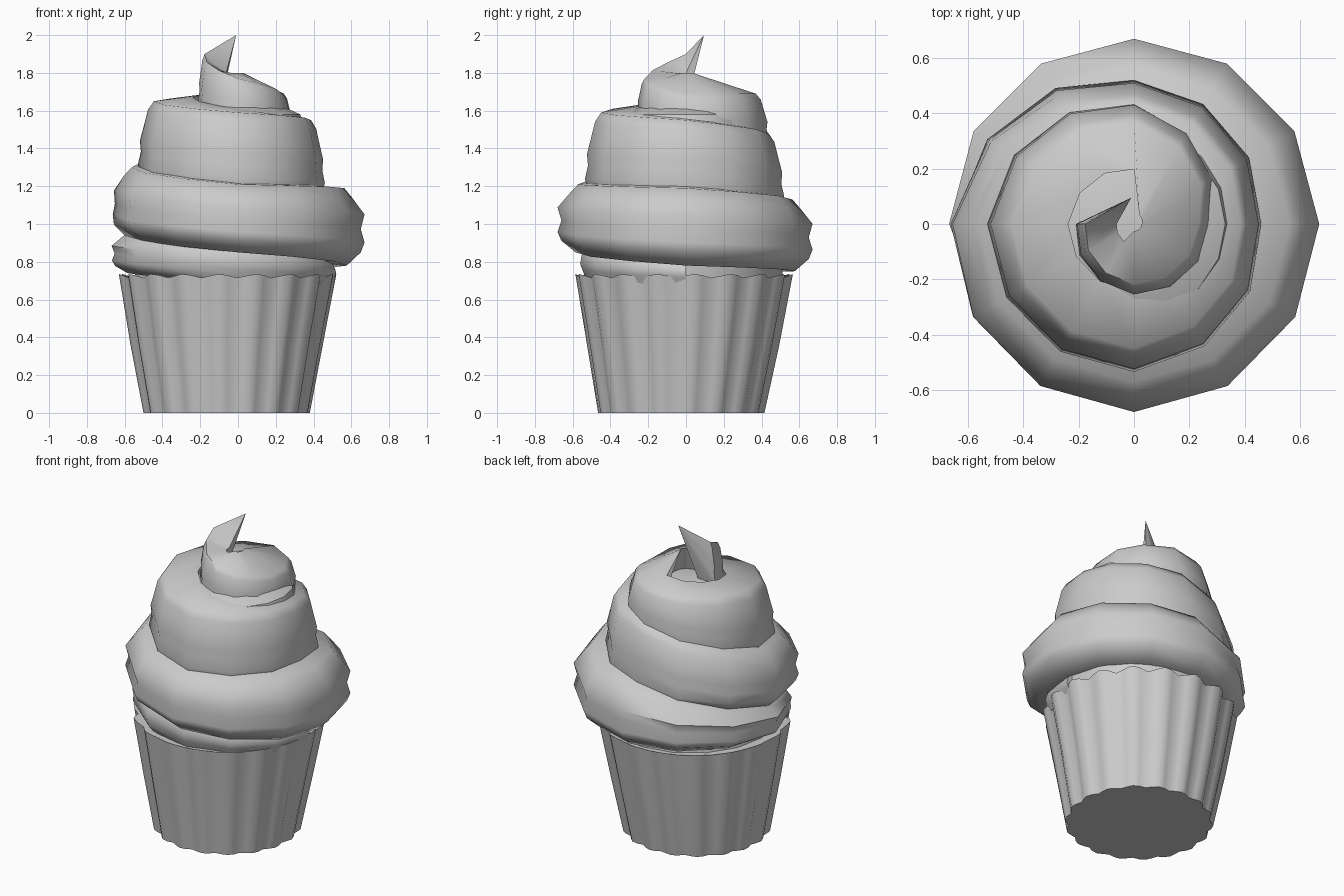
import bpy, bmesh
from math import sin, cos, pi, radians

if "Cube" in bpy.data.objects:
    bpy.data.objects.remove(bpy.data.objects["Cube"])


def make_object(name, verts, faces, angle):
    mesh = bpy.data.meshes.new(name)
    mesh.from_pydata(verts, [], faces)
    bm = bmesh.new()
    bm.from_mesh(mesh)
    bmesh.ops.remove_doubles(bm, verts=bm.verts, dist=0.0005)
    bmesh.ops.recalc_face_normals(bm, faces=bm.faces)
    bm.to_mesh(mesh)
    bm.free()
    ob = bpy.data.objects.new(name, mesh)
    bpy.context.collection.objects.link(ob)
    bpy.ops.object.select_all(action='DESELECT')
    ob.select_set(True)
    bpy.context.view_layer.objects.active = ob
    bpy.ops.object.shade_smooth_by_angle(angle=radians(angle))
    return ob


def loft(name, rings, angle=50):
    n = len(rings[0])
    verts = [p for r in rings for p in r]
    faces = []
    for i in range(len(rings) - 1):
        for j in range(n):
            k = (j + 1) % n
            faces.append((i*n + j, i*n + k, (i+1)*n + k, (i+1)*n + j))
    faces.append(tuple(range(n))[::-1])
    last = (len(rings) - 1) * n
    faces.append(tuple(range(last, last + n)))
    return make_object(name, verts, faces, angle)


# pleated paper wrapper, flaring upwards
PLEATS = 18
def pleat_ring(r, z, depth, cx, cy, wave=0.0):
    ring = []
    for i in range(PLEATS * 4):
        a = 2*pi * i / (PLEATS * 4)
        s = (0, 1, 0.4, -1)[i % 4]
        ring.append((cx + (r + depth*s)*cos(a), cy + (r + depth*s)*sin(a), z + wave*s))
    return ring

loft("wrapper", [pleat_ring(0.43, 0.0, 0.012, -0.06, -0.025),
                 pleat_ring(0.495, 0.36, 0.016, -0.06, -0.015),
                 pleat_ring(0.56, 0.725, 0.018, -0.055, -0.01, 0.01)], 60)

# hidden filling under the swirl
def circle(r, z, cx=0.0, n=16):
    return [(cx + r*cos(2*pi*i/n), r*sin(2*pi*i/n), z) for i in range(n)]

loft("frosting_core", [circle(0.51, 0.70, -0.04), circle(0.51, 0.86, -0.02),
                       circle(0.48, 1.10), circle(0.39, 1.35),
                       circle(0.33, 1.58), circle(0.2, 1.64)])

# frosting swirl: (turn from the left side going clockwise, radius, bottom, top)
KEYS = [(-0.5, 0.52, 0.68, 0.80), (-0.25, 0.56, 0.70, 0.89),
        (0, 0.67, 0.74, 0.96), (0.25, 0.67, 0.75, 1.13),
        (0.5, 0.67, 0.78, 1.19), (0.75, 0.68, 0.85, 1.21),
        (1, 0.67, 0.94, 1.30), (1.25, 0.52, 1.10, 1.48),
        (1.5, 0.46, 1.17, 1.55), (1.75, 0.535, 1.19, 1.59),
        (2, 0.53, 1.27, 1.65), (2.25, 0.44, 1.42, 1.69),
        (2.5, 0.28, 1.50, 1.69), (2.75, 0.26, 1.55, 1.77),
        (3, 0.21, 1.62, 1.90)]
# cross-sections: fraction of radius, fraction of height
LOWER = [(0.45, 0.12), (0.86, 0.0), (0.97, 0.17), (1.0, 0.30), (0.97, 0.47),
         (1.0, 0.66), (0.90, 0.88), (0.84, 1.0)]
UPPER = [(0.45, 0.0), (0.97, 0.0), (1.0, 0.12), (0.97, 0.30), (0.98, 0.45),
         (0.94, 0.66), (0.90, 0.88), (0.84, 1.0)]
START = [(0.45, 0.0), (0.94, 0.0), (0.96, 0.15), (0.98, 0.30), (1.0, 0.47),
         (0.99, 0.66), (0.97, 0.88), (0.92, 1.0)]


def mix(a, b, t):
    return [tuple(p + (q - p)*t for p, q in zip(v, w)) for v, w in zip(a, b)]


def key_at(u):
    for a, b in zip(KEYS, KEYS[1:]):
        if u <= b[0] + 1e-6:
            t = (u - a[0]) / (b[0] - a[0])
            return [p + (q - p)*t for p, q in zip(a, b)][1:]


def section_at(u):
    if u < 0.1:
        return mix(START, LOWER, min(1, max(0, (u + 0.25) / 0.3)))
    return mix(LOWER, UPPER, min(1, max(0, (u - 0.9) / 0.3)))


rings = []
STEPS = 12
for i in range(-STEPS // 2, 3*STEPS + 1):
    u = i / STEPS
    r, zb, zt = key_at(u)
    a = pi - 2*pi*u
    # the last turn closes in to a mound
    inner, zin = (0.45, zt + 0.02) if u < 2.3 else (0.1, 1.80)
    if u > 2.8:
        inner = 0.3
    ring = [(r*f*cos(a), r*f*sin(a), zb + (zt - zb)*h) for f, h in section_at(u)]
    ring.append((r*inner*cos(a), r*inner*sin(a), zin))
    rings.append(ring)
# curled peak
tip = (-0.01, 0.095, 2.0)
rings.append(mix(rings[-1], [tip] * 9, 0.97))
rings[-1][-2] = tip
loft("frosting_swirl", rings, 55)
